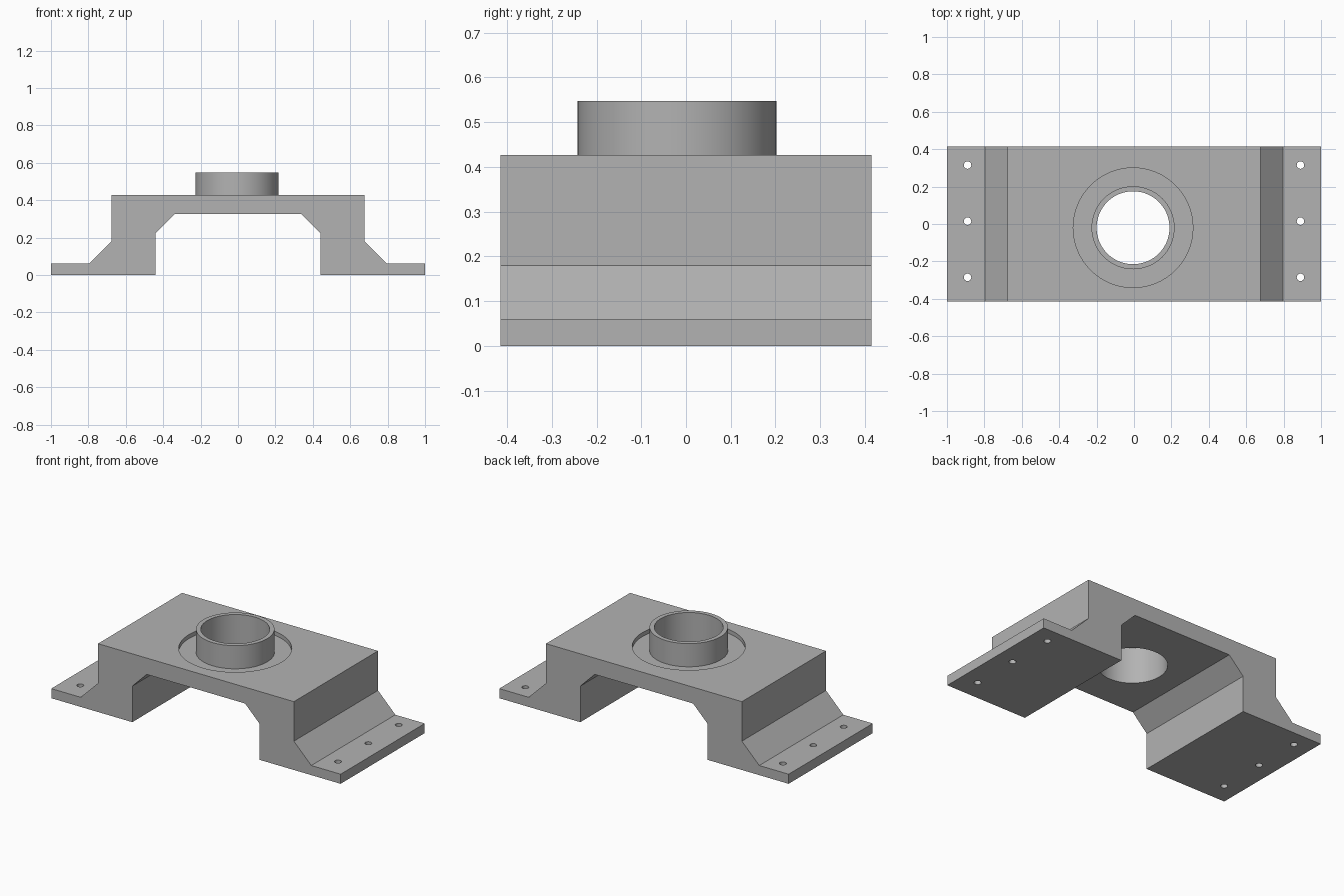
import bpy, bmesh, math

cube = bpy.data.objects.get("Cube")
if cube:
    bpy.data.objects.remove(cube, do_unlink=True)

grey = bpy.data.materials.new("plain grey")
grey.use_nodes = True
grey.diffuse_color = (0.45, 0.45, 0.45, 1)
grey.node_tree.nodes["Principled BSDF"].inputs["Base Color"].default_value = grey.diffuse_color

HALF_DEPTH = 0.415
TOP, FLOOR, RIM = 0.427, 0.402, 0.547
BORE_R, COLLAR_R, RECESS_R = 0.195, 0.222, 0.32
CENTRE = (-0.005, -0.02)


def make_object(name, bm):
    bmesh.ops.recalc_face_normals(bm, faces=bm.faces)
    mesh = bpy.data.meshes.new(name)
    bm.to_mesh(mesh)
    bm.free()
    mesh.materials.append(grey)
    obj = bpy.data.objects.new(name, mesh)
    bpy.context.collection.objects.link(obj)
    return obj


def cylinder(name, centre, radius, low, high, sides=64):
    bm = bmesh.new()
    bmesh.ops.create_cone(bm, cap_ends=True, segments=sides, radius1=radius,
                          radius2=radius, depth=high - low)
    bmesh.ops.translate(bm, verts=bm.verts, vec=(*centre, (low + high) / 2))
    return make_object(name, bm)


def cut(target, cutter):
    mod = target.modifiers.new("cut", "BOOLEAN")
    mod.operation = "DIFFERENCE"
    mod.solver = "EXACT"
    mod.object = cutter
    select(target)
    bpy.ops.object.modifier_apply(modifier=mod.name)
    bpy.data.objects.remove(cutter, do_unlink=True)


def select(obj):
    bpy.ops.object.select_all(action="DESELECT")
    obj.select_set(True)
    bpy.context.view_layer.objects.active = obj


# Bridge block: half profile mirrored, then extruded front to back
half = [(0.34, 0.325), (0.44, 0.225), (0.44, 0), (1, 0), (1, 0.06),
        (0.797, 0.06), (0.677, 0.18), (0.677, TOP)]
profile = half + [(-x, z) for x, z in reversed(half)]
bm = bmesh.new()
face = bm.faces.new([bm.verts.new((x, -HALF_DEPTH, z)) for x, z in profile])
extruded = bmesh.ops.extrude_face_region(bm, geom=[face])
bmesh.ops.translate(bm, vec=(0, 2 * HALF_DEPTH, 0),
                    verts=[v for v in extruded["geom"] if isinstance(v, bmesh.types.BMVert)])
block = make_object("bridge_block", bm)

# Shallow round recess and central bore
cut(block, cylinder("recess_cutter", CENTRE, RECESS_R, FLOOR, 0.6))
cut(block, cylinder("bore_cutter", CENTRE, BORE_R, 0.2, 0.6))

# Three bolt holes in each foot
for side in (-1, 1):
    for y in (-0.285, 0.015, 0.315):
        cut(block, cylinder("bolt_cutter", (side * 0.89, y), 0.02, -0.1, 0.15, 24))

# Raised collar around the bore
collar = cylinder("collar", CENTRE, COLLAR_R, FLOOR, RIM)
cut(collar, cylinder("collar_cutter", CENTRE, BORE_R, 0.2, 0.7))

for obj in (block, collar):
    select(obj)
    bpy.ops.object.shade_smooth_by_angle(angle=math.radians(30))
